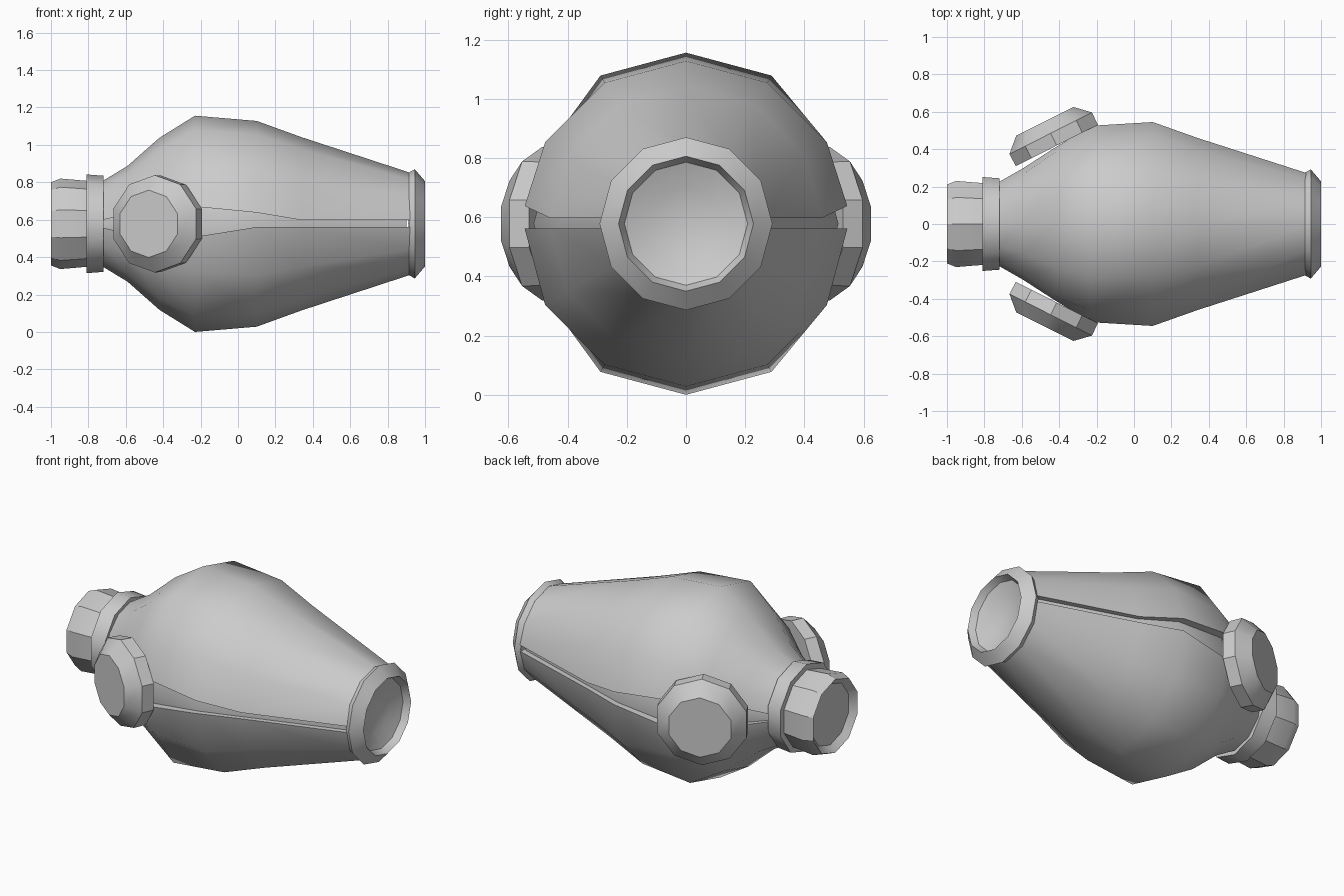
import bpy, bmesh
from math import sin, cos, pi, radians
from mathutils import Vector

if "Cube" in bpy.data.objects:
    bpy.data.objects.remove(bpy.data.objects["Cube"])

ZC = 0.578  # height of the long axis


def finish(bm, name, angle):
    bmesh.ops.remove_doubles(bm, verts=bm.verts, dist=1e-5)
    bmesh.ops.recalc_face_normals(bm, faces=bm.faces)
    me = bpy.data.meshes.new(name)
    bm.to_mesh(me)
    bm.free()
    me.shade_smooth()
    me.set_sharp_from_angle(angle=radians(angle))
    ob = bpy.data.objects.new(name, me)
    bpy.context.collection.objects.link(ob)
    return ob


def loft(bm, rings, closed=True):
    rows = [[bm.verts.new(p) for p in ring] for ring in rings]
    n = len(rows[0])
    for a, b in zip(rows, rows[1:]):
        for i in range(n if closed else n - 1):
            j = (i + 1) % n
            bm.faces.new((a[i], a[j], b[j], b[i]))


def lathe(name, profile, sides, angle, origin=(0, 0, ZC), axis=(1, 0, 0)):
    """Revolve (distance along axis, radius) points around an axis."""
    o, ax, up = Vector(origin), Vector(axis).normalized(), Vector((0, 0, 1))
    side = up.cross(ax)
    rings = [[o + ax * t + (up * cos(2 * pi * i / sides) + side * sin(2 * pi * i / sides)) * r
              for i in range(sides)] for t, r in profile]
    bm = bmesh.new()
    loft(bm, rings)
    return finish(bm, name, angle)


# Shell stations: x, radius, shoulder y, shoulder z, edge y, upper edge z, lower edge z
STATIONS = [
    (-0.73, 0.225, 0.195, 0.112, 0.22, 0.02, 0.02),
    (-0.59, 0.31, 0.268, 0.155, 0.30, 0.05, 0.05),
    (-0.42, 0.46, 0.385, 0.23, 0.41, 0.09, 0.08),
    (-0.23, 0.578, 0.465, 0.26, 0.525, 0.092, 0.07),
    (0.10, 0.55, 0.476, 0.275, 0.545, 0.06, 0.017),
    (0.34, 0.463, 0.401, 0.231, 0.46, 0.02, 0.017),
    (0.93, 0.27, 0.234, 0.135, 0.27, 0.02, 0.017),
]


def shell(name, sign):
    rings = []
    for x, r, sy, sz, ey, up, low in STATIONS:
        e = up if sign > 0 else low
        half = [(r * 0.5, r * 0.866), (sy, sz), (ey, e), (ey - 0.06, e)]
        pts = [(-y, z) for y, z in reversed(half)] + [(0, r)] + half
        rings.append([(x, y, ZC + sign * z) for y, z in pts])
    bm = bmesh.new()
    loft(bm, rings, closed=False)
    return finish(bm, name, 45)


# Body: two shells with a core showing in the side seam
shell("upper_shell", 1)
shell("lower_shell", -1)
lathe("inner_core", [(-0.73, 0), (-0.73, 0.2), (-0.59, 0.27), (-0.42, 0.38), (-0.23, 0.495),
                     (0.10, 0.515), (0.34, 0.435), (0.90, 0.25), (0.90, 0)], 12, 45)

# Wide end flange with dished opening
lathe("end_flange", [(0.915, 0.2), (0.915, 0.275), (0.945, 0.292), (1.0, 0.228),
                     (0.96, 0.208), (0.925, 0.12), (0.91, 0)], 12, 35)

# Neck collar and nozzle
lathe("neck_collar", [(-0.72, 0.18), (-0.72, 0.257), (-0.81, 0.264), (-0.81, 0.18)], 10, 40)
lathe("neck_nozzle", [(-0.76, 0.228), (-0.81, 0.23), (-0.95, 0.242), (-1.0, 0.222),
                      (-0.965, 0.185), (-0.96, 0)], 10, 33)

# Angled side ports
for label, s in (("front", -1), ("back", 1)):
    lathe(label + "_port", [(0, 0), (0, 0.258), (0.073, 0.26), (0.144, 0.18), (0.144, 0)], 10, 25,
          origin=(-0.4125, s * 0.42, ZC), axis=(-0.45, s * 0.893, 0))
